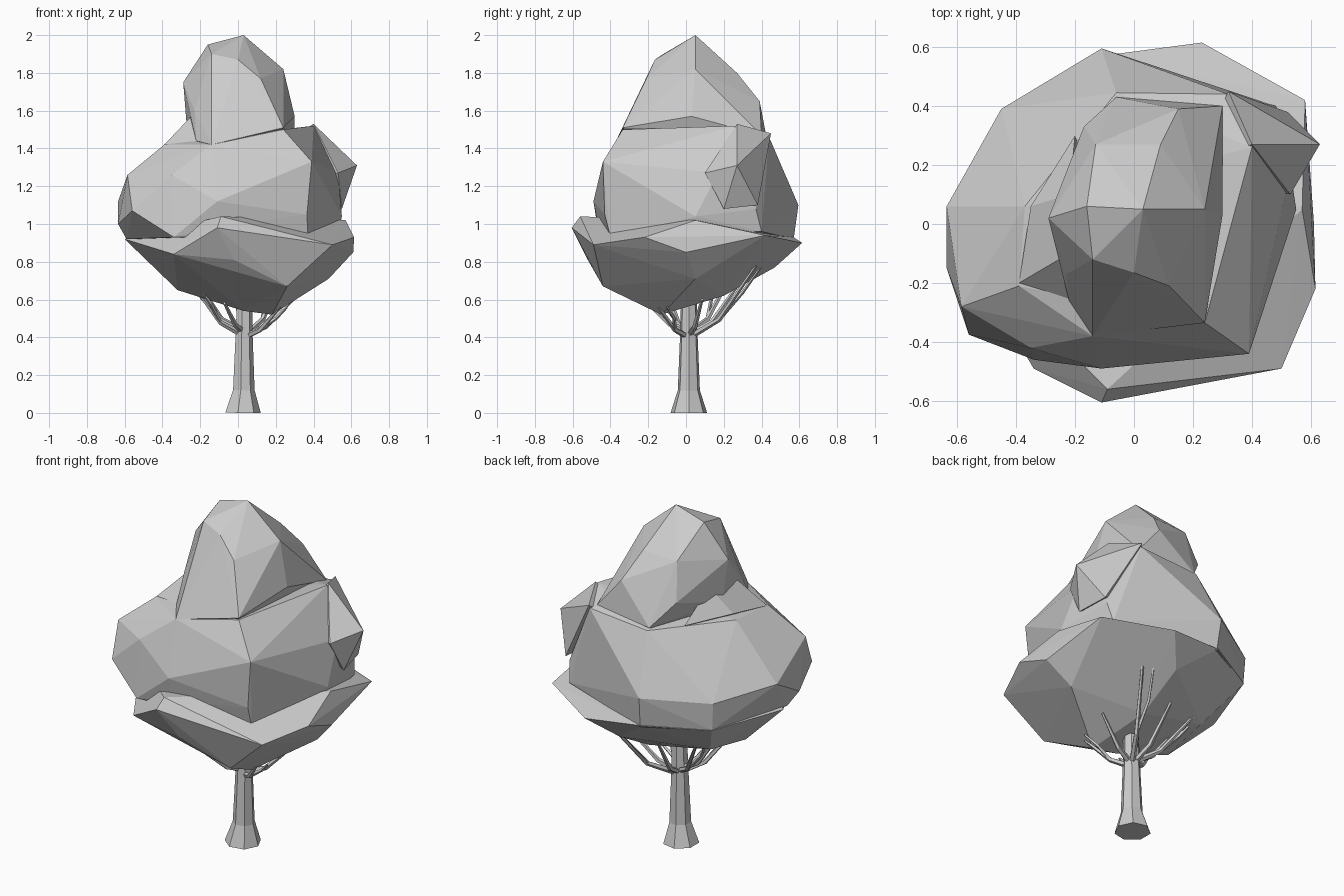
import bpy, bmesh, math
from mathutils import Vector

if "Cube" in bpy.data.objects:
    bpy.data.objects.remove(bpy.data.objects["Cube"])


def new_object(name, bm):
    mesh = bpy.data.meshes.new(name)
    bmesh.ops.recalc_face_normals(bm, faces=bm.faces)
    bm.to_mesh(mesh)
    bm.free()
    obj = bpy.data.objects.new(name, mesh)
    bpy.context.collection.objects.link(obj)
    return obj


def hull(name, points):
    """Faceted foliage clump wrapped around its corner points."""
    bm = bmesh.new()
    for p in points:
        bm.verts.new(p)
    res = bmesh.ops.convex_hull(bm, input=bm.verts)
    junk = [g for g in set(res["geom_interior"] + res["geom_unused"])
            if isinstance(g, bmesh.types.BMVert)]
    bmesh.ops.delete(bm, geom=junk, context='VERTS')
    return new_object(name, bm)


def tube(name, rings, sides):
    """Loft of polygon rings; each ring is (centre, radius)."""
    bm = bmesh.new()
    axis = (Vector(rings[-1][0]) - Vector(rings[0][0])).normalized()
    turn = Vector((0, 0, 1)).rotation_difference(axis)
    loops = []
    for c, r in rings:
        loops.append([bm.verts.new(Vector(c) + turn @ Vector(
            (r * math.cos(2 * math.pi * i / sides), r * math.sin(2 * math.pi * i / sides), 0)))
            for i in range(sides)])
    for a, b in zip(loops, loops[1:]):
        for i in range(sides):
            j = (i + 1) % sides
            bm.faces.new((a[i], a[j], b[j], b[i]))
    bm.faces.new(loops[0])
    bm.faces.new(loops[-1])
    return new_object(name, bm)


# Foliage: lower skirt
canopy = hull("canopy", [
    (-.09, -.56, 1.04), (-.11, -.605, .98), (.5, -.49, .89), (.615, -.22, .93),
    (.61, 0, .85), (.57, .05, 1.02), (.58, .42, .94), (.23, .615, .9),
    (-.11, .57, .93), (-.44, .39, .92), (-.6, -.05, .92), (-.34, -.49, .84),
    (-.02, -.52, .81), (.26, -.44, .67), (.48, .05, .71), (.18, -.13, .52),
    (.03, -.12, .54), (-.32, -.1, .65), (-.3, .2, .7), (.1, .47, .77), (.1, .2, .62)])

# Foliage: wide middle clump, tucked into the skirt below
middle = hull("middle_clump", [
    (-.14, -.38, 1.42), (-.39, -.21, 1.42), (-.37, .06, 1.43), (-.06, .445, 1.43),
    (.32, .44, 1.46), (.4, .26, 1.52), (.24, -.335, 1.5), (.39, -.44, 1.33),
    (-.35, -.42, 1.26), (-.585, -.28, 1.26), (-.56, -.375, 1.07), (-.635, .06, 1.12),
    (-.635, -.15, 1.0), (-.45, .39, 1.08), (-.11, .595, 1.1), (.5, .37, 1.08),
    (.53, .17, 1.27), (.55, .05, 1.04), (.365, -.43, 1.05), (-.11, -.49, 1.12),
    (-.11, -.46, .98), (-.34, -.46, .93), (-.59, -.1, .92), (-.44, .385, .92),
    (-.1, .57, .92), (.48, .4, .96), (.37, -.4, .93), (.53, .05, .95)])

# Foliage: bump at the back right
bump = hull("side_bump", [
    (.4, .27, 1.53), (.32, .45, 1.48), (.63, .27, 1.31), (.53, .1, 1.27),
    (.52, .38, 1.1), (.55, .2, 1.08), (.2, .2, 1.3)])

# Foliage: crown
crown = hull("crown_clump", [
    (.03, .05, 2.0), (-.16, .06, 1.95), (-.14, -.12, 1.9), (0, -.165, 1.87),
    (.12, -.21, 1.77), (.24, .05, 1.82), (-.29, .02, 1.75), (-.13, .27, 1.79),
    (.09, .27, 1.8), (.15, .39, 1.65), (-.17, .33, 1.58), (.3, .03, 1.57),
    (.24, -.335, 1.51), (-.23, -.17, 1.6), (-.14, -.38, 1.42), (-.27, .05, 1.5),
    (.3, .4, 1.47), (-.06, .43, 1.44), (-.22, -.26, 1.44), (0, 0, 1.2)])

# Foliage: shoulder sloping from the crown to the middle clump
shoulder = hull("shoulder_clump", [
    (-.22, -.1, 1.6), (-.35, .06, 1.46), (-.22, .1, 1.6), (-.39, -.2, 1.42),
    (-.2, -.28, 1.42), (-.1, 0, 1.3), (-.2, .3, 1.44)])

# Merge the clumps into a single skin
for clump in (middle, bump, crown, shoulder):
    mod = canopy.modifiers.new("union", 'BOOLEAN')
    mod.operation = 'UNION'
    mod.solver = 'EXACT'
    mod.object = clump
    bpy.context.view_layer.objects.active = canopy
    bpy.ops.object.modifier_apply(modifier=mod.name)
    bpy.data.objects.remove(clump)

# Trunk with flared foot
tube("trunk", [((.022, .015, 0), .099), ((.028, .015, .12), .06),
               ((.03, .015, .4), .048), ((.033, .015, .58), .043)], 7)

# Branches: (direction in degrees, start height, reach, end height)
branches = [(58, .4, .42, .78), (100, .41, .28, .7), (140, .42, .34, .72),
            (172, .43, .29, .72), (205, .41, .3, .68), (245, .43, .24, .58),
            (320, .4, .25, .56), (15, .41, .27, .6)]
for n, (deg, z0, reach, z1) in enumerate(branches):
    d = Vector((math.cos(math.radians(deg)), math.sin(math.radians(deg)), 0))
    side = Vector((-d.y, d.x, 0))
    base = Vector((.03, .015, z0))
    knee = base + d * reach * .45 + Vector((0, 0, (z1 - z0) * .25))
    tip = base + d * reach + Vector((0, 0, z1 - z0))
    tube(f"branch_{n}", [(base, .018), (knee, .014), (tip, .008)], 5)
    # Forked twig
    if n % 2 == 0:
        tube(f"twig_{n}", [(knee, .011), (knee.lerp(tip, .5) + side * .05, .009),
                           (tip + side * .06, .006)], 4)
